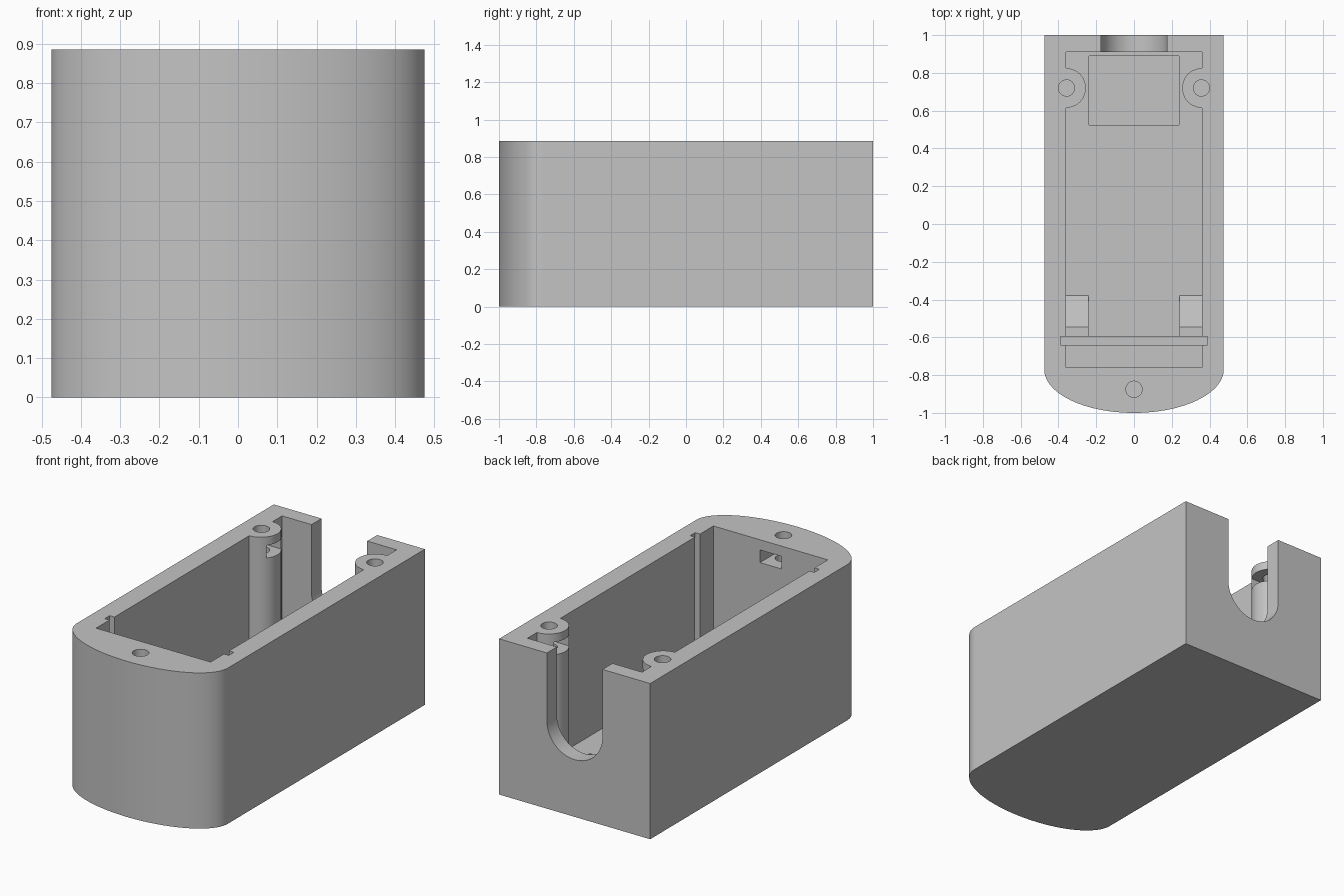
import bpy
import bmesh
from math import sin, cos, pi, radians
from mathutils import Vector

if "Cube" in bpy.data.objects:
    bpy.data.objects.remove(bpy.data.objects["Cube"], do_unlink=True)

HALF_W, HEIGHT = 0.475, 0.885
IN_X, FLOOR = 0.36, 0.115
TOP = HEIGHT + 0.1
POST_Y, POST_R, HOLE_R = 0.72, 0.105, 0.043
NUT_LOW, NUT_HIGH, NUT_HALF = 0.765, 0.837, 0.067

grey = bpy.data.materials.new("plain grey")
grey.use_nodes = True
colour = (0.55, 0.55, 0.55, 1)
grey.diffuse_color = colour
grey.node_tree.nodes["Principled BSDF"].inputs["Base Color"].default_value = colour


def prism(name, points, direction):
    """Extrude a closed outline of 3D points along a direction."""
    bm = bmesh.new()
    face = bm.faces.new([bm.verts.new(p) for p in points])
    moved = bmesh.ops.extrude_face_region(bm, geom=[face])
    verts = [g for g in moved["geom"] if isinstance(g, bmesh.types.BMVert)]
    bmesh.ops.translate(bm, vec=Vector(direction), verts=verts)
    bmesh.ops.recalc_face_normals(bm, faces=bm.faces)
    mesh = bpy.data.meshes.new(name)
    bm.to_mesh(mesh)
    bm.free()
    obj = bpy.data.objects.new(name, mesh)
    mesh.materials.append(grey)
    bpy.context.collection.objects.link(obj)
    return obj


def box(name, x0, x1, y0, y1, z0, z1):
    outline = [(x0, y0, z0), (x1, y0, z0), (x1, y1, z0), (x0, y1, z0)]
    return prism(name, outline, (0, 0, z1 - z0))


def cylinder(name, x, y, r, z0, z1, n=48):
    ring = [(x + r * cos(2 * pi * i / n), y + r * sin(2 * pi * i / n), z0)
            for i in range(n)]
    return prism(name, ring, (0, 0, z1 - z0))


def subtract(target, cutters):
    """Cut each solid out of the target and discard it."""
    bpy.context.view_layer.objects.active = target
    for cutter in cutters:
        cutter.hide_render = True
        mod = target.modifiers.new("cut", "BOOLEAN")
        mod.operation = "DIFFERENCE"
        mod.solver = "EXACT"
        mod.object = cutter
        bpy.ops.object.modifier_apply(modifier=mod.name)
        bpy.data.objects.remove(cutter, do_unlink=True)


# Outer body: square back, elliptical front
front_arc = [(HALF_W * cos(pi + pi * i / 64), -0.77 + 0.23 * sin(pi + pi * i / 64), 0)
             for i in range(65)]
case = prism("case_body", front_arc + [(HALF_W, 1, 0), (-HALF_W, 1, 0)], (0, 0, HEIGHT))

# Cavity, leaving the screw posts and the sloped supports standing
cavity = box("cavity", -IN_X, IN_X, -0.76, 0.91, FLOOR, TOP)
keep = []
for side in (-1, 1):
    keep.append(cylinder("screw_post", side * IN_X, POST_Y, POST_R, 0, TOP + 0.1))
    ramp = [(-0.62, 0.05), (-0.62, FLOOR + 0.17), (-0.545, FLOOR + 0.17),
            (-0.378, FLOOR), (-0.378, 0.05)]
    keep.append(prism("sloped_support", [(side * 0.24, y, z) for y, z in ramp],
                      (side * 0.2, 0, 0)))
subtract(cavity, keep)
subtract(case, [cavity])

# Rounded cable slot in the back wall
arc = [(0.175 * cos(pi + pi * i / 32), 0.85, 0.5 + 0.175 * sin(pi + pi * i / 32))
       for i in range(33)]
cuts = [prism("cable_slot", arc + [(0.175, 0.85, TOP), (-0.175, 0.85, TOP)], (0, 0.3, 0))]

# Board groove in walls and floor, and shallow floor pocket
cuts.append(box("board_groove", -0.39, 0.39, -0.64, -0.595, FLOOR - 0.03, TOP))
cuts.append(box("floor_pocket", -0.238, 0.238, 0.525, 0.89, FLOOR - 0.05, FLOOR + 0.05))

# Screw holes and nut slots
for x, y in ((-0.357, POST_Y), (0.357, POST_Y), (0, -0.875)):
    cuts.append(cylinder("screw_hole", x, y, HOLE_R, 0.55, TOP, 32))
for side in (-1, 1):
    inner, outer = sorted((side * 0.2, side * 0.42))
    cuts.append(box("nut_slot", inner, outer, POST_Y - NUT_HALF, POST_Y + NUT_HALF,
                    NUT_LOW, NUT_HIGH))
cuts.append(box("front_nut_slot", -NUT_HALF, NUT_HALF, -0.94, -0.7, NUT_LOW - 0.01, NUT_HIGH - 0.01))
subtract(case, cuts)

# Smooth curved walls, crisp flat faces
for obj in bpy.context.selected_objects:
    obj.select_set(False)
case.select_set(True)
bpy.ops.object.shade_smooth_by_angle(angle=radians(30))
for face in case.data.polygons:
    if max(abs(c) for c in face.normal) > 0.99999:
        face.use_smooth = False
